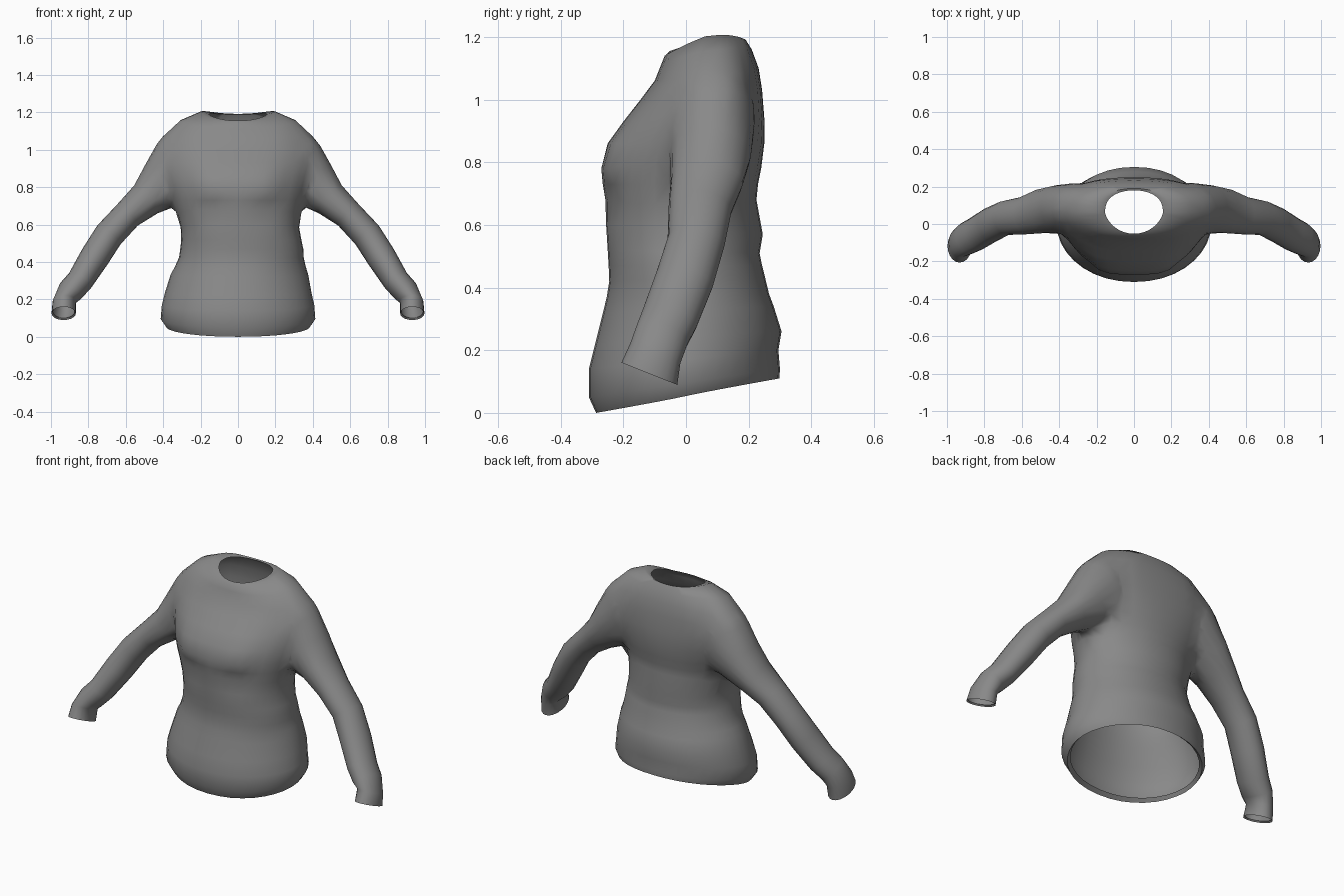
import bpy, bmesh, math
from mathutils import Vector

if "Cube" in bpy.data.objects:
    bpy.data.objects.remove(bpy.data.objects["Cube"])

SEG = 36

fabric = bpy.data.materials.new("grey_fabric")
fabric.diffuse_color = (0.25, 0.25, 0.25, 1)
fabric.use_nodes = True
fabric.node_tree.nodes["Principled BSDF"].inputs["Base Color"].default_value = fabric.diffuse_color
opening = bpy.data.materials.new("opening_helper")
opening.diffuse_color = (0.25, 0.25, 0.25, 1)
opening.use_nodes = True
opening.node_tree.nodes["Principled BSDF"].inputs["Base Color"].default_value = opening.diffuse_color


def bell(v, mid, width):
    return math.exp(-((v - mid) / width) ** 2)


def loft(name, rings):
    """Skin a list of point rings; the end caps get the opening material."""
    bm = bmesh.new()
    rows = [[bm.verts.new(p) for p in r] for r in rings]
    for a, b in zip(rows, rows[1:]):
        for i in range(len(a)):
            j = (i + 1) % len(a)
            bm.faces.new((a[i], a[j], b[j], b[i]))
    for row in (rows[0], rows[-1]):
        mid = bm.verts.new(sum((v.co for v in row), Vector()) / len(row))
        for i in range(len(row)):
            bm.faces.new((row[i], row[(i + 1) % len(row)], mid)).material_index = 1
    bmesh.ops.recalc_face_normals(bm, faces=bm.faces)
    mesh = bpy.data.meshes.new(name)
    bm.to_mesh(mesh)
    bm.free()
    mesh.materials.append(fabric)
    mesh.materials.append(opening)
    ob = bpy.data.objects.new(name, mesh)
    bpy.context.collection.objects.link(ob)
    return ob


def torso_ring(zf, zb, hw, yf, yb, lift=0):
    """Tilted oval: front height, back height, half width, front y, back y."""
    cy, hd, pts = (yf + yb) / 2, (yb - yf) / 2, []
    zm = (zf + zb) / 2
    # flat shoulder blades, rounder hem and neck
    back = 1.05 - 0.55 * bell(zm, 0.97, 0.22)
    front = 1.06 if zm < 0.4 else 1.3 if zm > 1.15 else 0.95
    for i in range(SEG):
        t = 2 * math.pi * i / SEG
        c, s = math.cos(t), math.sin(t)
        z = zf + (zb - zf) * (s + 1) / 2 + lift * c * c
        lean = 0.02 * bell(z, 0.47, 0.14)
        # slight gathered folds at the sides of the waist
        fold = 1 + 0.018 * math.sin(z * 42) * c * c * bell(z, 0.4, 0.2)
        x = hw * fold * math.copysign(abs(c) ** 0.95, c)
        y = cy + hd * math.copysign(abs(s) ** (back if s > 0 else front), s)
        if s < 0:   # fuller bust with a crease beneath
            side = bell(abs(x), 0.16, 0.09)
            y += side * (0.016 * bell(z, 0.69, 0.05) - 0.012 * bell(z, 0.80, 0.06))
        pts.append(Vector((x + lean, y, z)))
    return pts


# body, from the turned-in hem to the neckline
torso = loft("sweater", [torso_ring(*r) for r in (
    (0.02, 0.125, 0.37, -0.268, 0.28),
    (0.0, 0.11, 0.385, -0.287, 0.298),
    (0.05, 0.14, 0.414, -0.31, 0.30),
    (0.14, 0.20, 0.406, -0.31, 0.295),
    (0.22, 0.26, 0.393, -0.29, 0.305),
    (0.32, 0.34, 0.363, -0.265, 0.28),
    (0.37, 0.38, 0.35, -0.253, 0.265),
    (0.42, 0.43, 0.338, -0.245, 0.253),
    (0.47, 0.47, 0.325, -0.247, 0.243),
    (0.52, 0.51, 0.32, -0.25, 0.235),
    (0.60, 0.57, 0.318, -0.255, 0.245),
    (0.68, 0.68, 0.335, -0.258, 0.225),
    (0.73, 0.73, 0.35, -0.266, 0.23),
    (0.78, 0.78, 0.362, -0.27, 0.24),
    (0.86, 0.86, 0.378, -0.25, 0.25),
    (0.93, 0.94, 0.395, -0.20, 0.25),
    (1.00, 1.03, 0.405, -0.145, 0.243),
    (1.06, 1.10, 0.39, -0.10, 0.232, 0.01),
    (1.11, 1.16, 0.31, -0.08, 0.21, 0.02),
    (1.14, 1.192, 0.20, -0.068, 0.19, 0.036),
    (1.155, 1.188, 0.155, -0.052, 0.18, 0.018))])

# sleeve stations: centre x, y, z, radius across the arm, radius front to back
ARM = ((0.20, 0.09, 0.99, 0.14, 0.10), (0.33, 0.092, 0.93, 0.18, 0.142),
       (0.41, 0.086, 0.815, 0.132, 0.14), (0.49, 0.068, 0.737, 0.097, 0.122),
       (0.59, 0.045, 0.652, 0.079, 0.101), (0.69, 0.032, 0.545, 0.080, 0.092),
       (0.767, -0.005, 0.425, 0.079, 0.094), (0.845, -0.053, 0.30, 0.071, 0.092),
       (0.895, -0.078, 0.245, 0.070, 0.088), (0.928, -0.098, 0.19, 0.063, 0.086),
       (0.932, -0.117, 0.125, 0.065, 0.096), (0.932, -0.115, 0.133, 0.057, 0.088))


def sleeve(name, side):
    centres = [Vector(a[:3]) for a in ARM]
    rings = []
    for k, a in enumerate(ARM):
        tan = centres[min(k + 1, len(ARM) - 3)] - centres[max(k - 1, 0)]
        if k >= len(ARM) - 3:
            tan = Vector((0.0, -0.37, -0.93))
        tan.normalize()
        across = Vector((-tan.z, 0, tan.x)).normalized()
        depth = tan.cross(across).normalized()
        ring = []
        for i in range(20):
            t = 2 * math.pi * i / 20
            p = centres[k] + across * (a[3] * math.cos(t)) + depth * (a[4] * math.sin(t))
            ring.append(Vector((p.x * side, p.y, p.z)))
        rings.append(ring)
    return loft(name, rings)


# weld both sleeves onto the body
bpy.context.view_layer.objects.active = torso
for name, side in (("right_sleeve", 1), ("left_sleeve", -1)):
    arm = sleeve(name, side)
    mod = torso.modifiers.new("weld", 'BOOLEAN')
    mod.operation, mod.solver, mod.object = 'UNION', 'EXACT', arm
    bpy.ops.object.modifier_apply(modifier=mod.name)
    bpy.data.objects.remove(arm)

# open the hem, neck and cuffs, then soften the shoulder seams
bm = bmesh.new()
bm.from_mesh(torso.data)
bmesh.ops.delete(bm, geom=[f for f in bm.faces if f.material_index == 1], context='FACES')
seam = [v for v in bm.verts if 0.2 < abs(v.co.x) < 0.54 and 0.62 < v.co.z < 1.14]
bmesh.ops.remove_doubles(bm, verts=seam, dist=0.016)
bmesh.ops.triangulate(bm, faces=[f for f in bm.faces if len(f.verts) > 4])
seam = [v for v in bm.verts if 0.22 < abs(v.co.x) < 0.52 and 0.64 < v.co.z < 1.12]
for _ in range(5):
    bmesh.ops.smooth_vert(bm, verts=seam, factor=0.4,
                          use_axis_x=True, use_axis_y=True, use_axis_z=True)
bmesh.ops.recalc_face_normals(bm, faces=bm.faces)
bm.to_mesh(torso.data)
bm.free()
torso.data.materials.pop(index=1)
bpy.data.materials.remove(opening)

torso.select_set(True)
bpy.ops.object.shade_smooth_by_angle(angle=math.radians(70))
